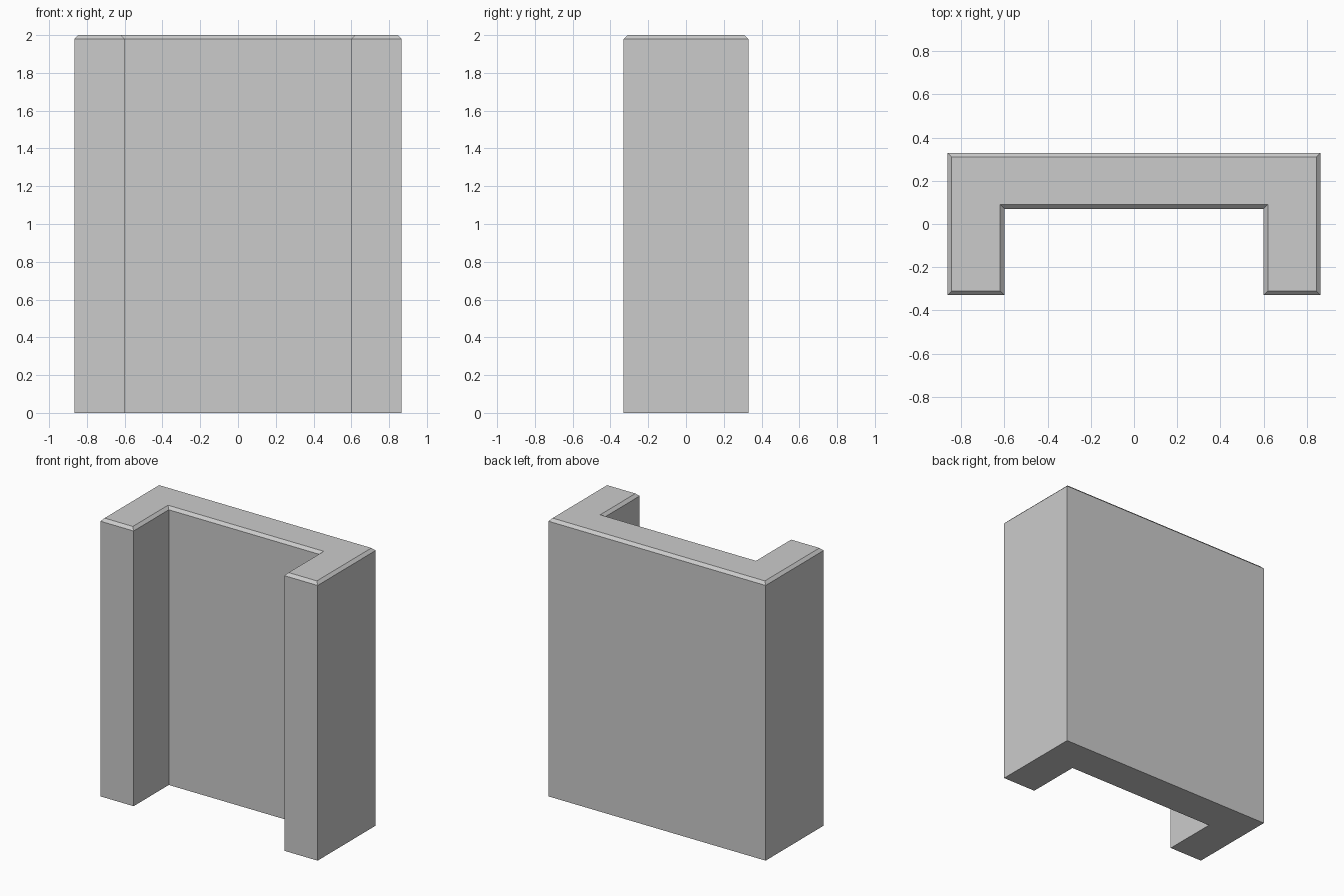
import bpy, bmesh

if "Cube" in bpy.data.objects:
    bpy.data.objects.remove(bpy.data.objects["Cube"])

HEIGHT, CHAMFER = 2.0, 0.02

# Right half of the U-shaped footprint, mirrored for the left half
right = [(0.60, 0.07), (0.60, -0.33), (0.865, -0.33), (0.865, 0.33)]
outline = right + [(-x, y) for x, y in reversed(right)]

bm = bmesh.new()
base = bm.faces.new([bm.verts.new((x, y, 0)) for x, y in outline])

# Straight walls up to the chamfer
walls = bmesh.ops.extrude_face_region(bm, geom=[base], use_keep_orig=True)["geom"]
top = next(g for g in walls if isinstance(g, bmesh.types.BMFace))
for v in top.verts:
    v.co.z = HEIGHT - CHAMFER
bmesh.ops.recalc_face_normals(bm, faces=bm.faces)

# Chamfered top rim
bmesh.ops.inset_region(bm, faces=[top], thickness=CHAMFER,
                       use_boundary=True, use_even_offset=True)
for v in top.verts:
    v.co.z = HEIGHT
bmesh.ops.recalc_face_normals(bm, faces=bm.faces)

mesh = bpy.data.meshes.new("u_shaped_wall")
bm.to_mesh(mesh)
bm.free()
bpy.context.collection.objects.link(bpy.data.objects.new("u_shaped_wall", mesh))
